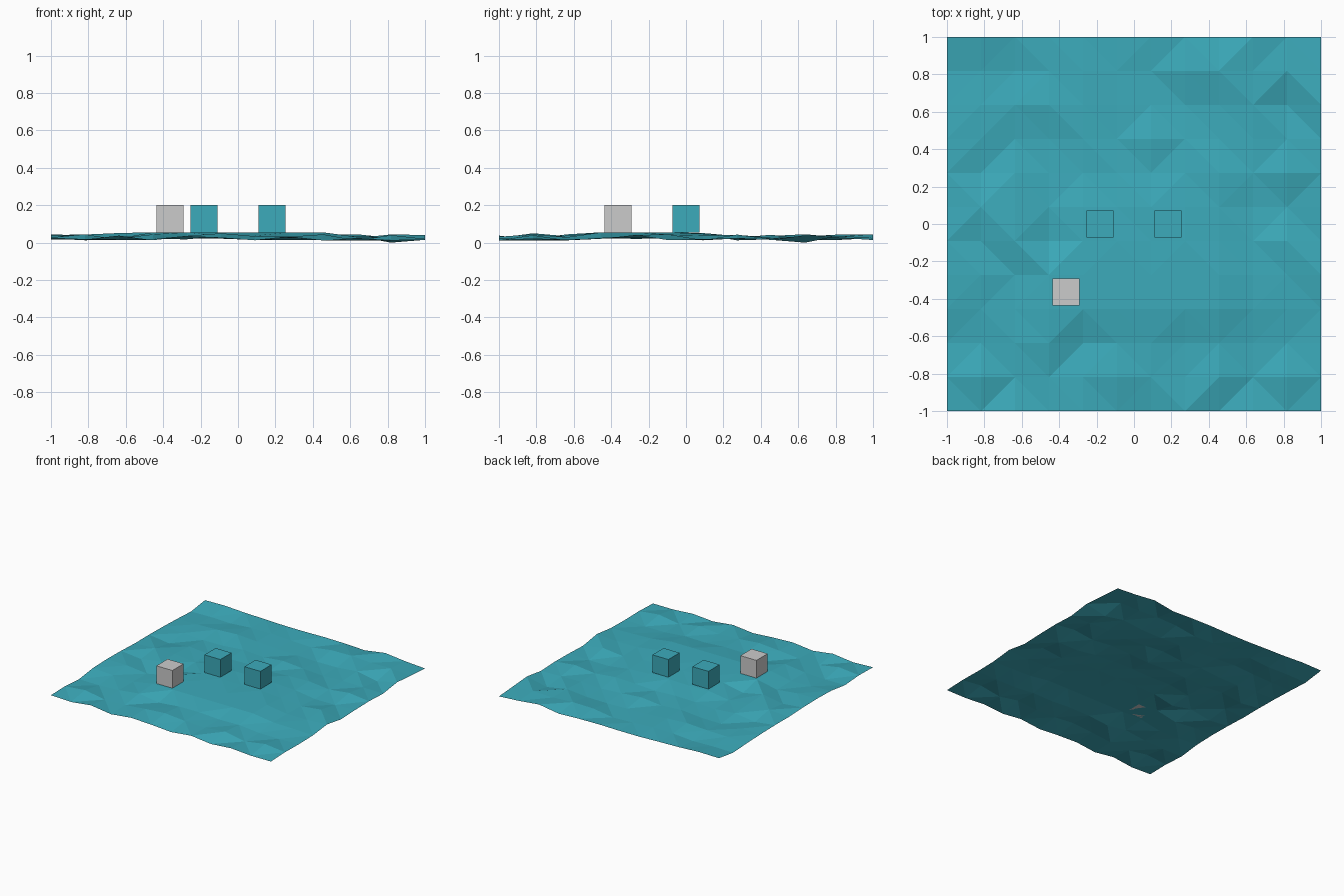
import bpy, bmesh, random

if "Cube" in bpy.data.objects:
    bpy.data.objects.remove(bpy.data.objects["Cube"])

random.seed(7)
CELLS = 11
U = 2.0 / CELLS          # one terrain cell
TOP = 0.055              # height of the level ground under the blocks

teal = bpy.data.materials.new("teal")
teal.diffuse_color = (0.045, 0.41, 0.50, 1)
teal.use_nodes = True
teal.node_tree.nodes["Principled BSDF"].inputs["Base Color"].default_value = teal.diffuse_color


def add_object(name, bm, material=None):
    mesh = bpy.data.meshes.new(name)
    bm.to_mesh(mesh)
    bm.free()
    obj = bpy.data.objects.new(name, mesh)
    bpy.context.collection.objects.link(obj)
    if material:
        mesh.materials.append(material)
    return obj


def ground_height(ix, iy):
    # level patches that carry the blocks
    if 3 <= ix <= 8 and iy in (3, 4):
        return TOP
    if ix in (4, 5, 6, 7) and iy in (5, 6):
        return TOP - random.choice((0, 0.004, 0.008))
    # gently uneven land, a little lower towards the right and the back
    high = 0.052 if ix < 8 and iy < 7 else 0.045
    return random.uniform(0.010, high)


# Rolling low-poly ground sheet
bm = bmesh.new()
bmesh.ops.create_grid(bm, x_segments=CELLS, y_segments=CELLS, size=1.0)
for v in bm.verts:
    v.co.z = ground_height(round((v.co.x + 1) / U), round((v.co.y + 1) / U))
min(bm.verts, key=lambda v: v.co.z).co.z = 0.0
bmesh.ops.triangulate(bm, faces=bm.faces[:], quad_method='SHORT_EDGE')
add_object("ground", bm, teal)


# Blocks standing on the ground
def block(name, cx, cy, material=None):
    side = 0.8 * U
    bm = bmesh.new()
    bmesh.ops.create_cube(bm, size=side)
    bmesh.ops.translate(bm, verts=bm.verts, vec=(cx * U, cy * U, TOP + side / 2))
    add_object(name, bm, material)


block("left_block", -1, 0, teal)
block("right_block", 1, 0, teal)
block("grey_block", -2, -2)
